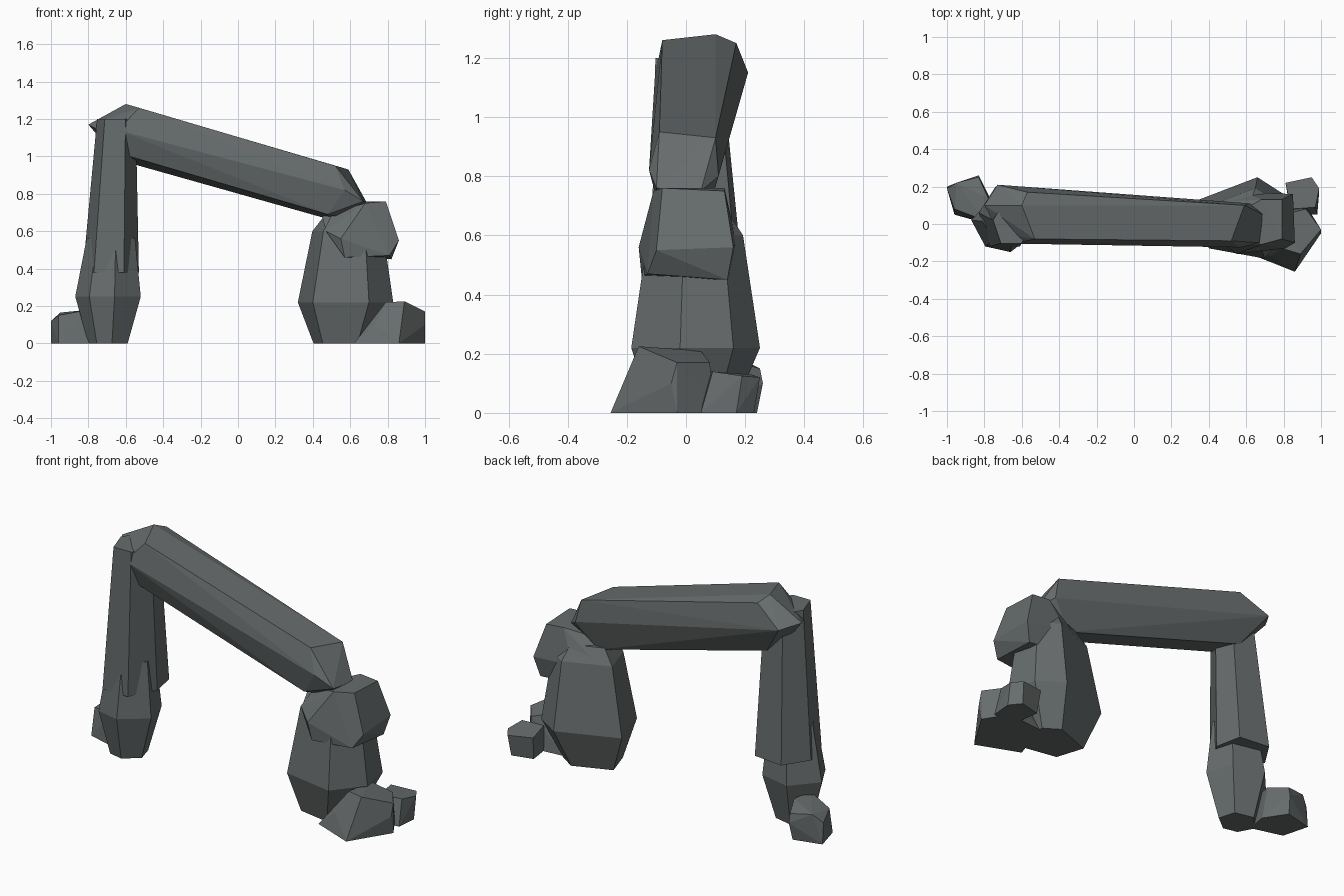
import bpy, bmesh, math

stone = bpy.data.materials.new("dark grey stone")
stone.diffuse_color = (0.135, 0.15, 0.15, 1)


def rock(name, points):
    """Flat-faceted convex rock through the given corner points."""
    bm = bmesh.new()
    for p in points:
        bm.verts.new(p)
    res = bmesh.ops.convex_hull(bm, input=bm.verts)
    loose = [v for v in bm.verts if not v.link_faces]
    bmesh.ops.delete(bm, geom=loose, context='VERTS')
    bmesh.ops.dissolve_limit(bm, angle_limit=math.radians(5), verts=bm.verts, edges=bm.edges)
    bmesh.ops.recalc_face_normals(bm, faces=bm.faces)
    me = bpy.data.meshes.new(name)
    bm.to_mesh(me)
    bm.free()
    me.materials.append(stone)
    ob = bpy.data.objects.new(name, me)
    bpy.context.collection.objects.link(ob)
    return ob


def column(name, outline, levels):
    """Upright rock: one outline scaled at each (z, scale, centre x, centre y)."""
    rock(name, [(cx + x * s, cy + y * s, z)
                for z, s, cx, cy in levels for x, y in outline])


# Left support: bulging foot and slim tapering pillar
column("left_foot",
       [(-.175, .02), (-.10, -.12), (.035, -.15), (.175, -.04), (.13, .12), (-.05, .16)],
       [(0, .6, -.695, 0), (.25, 1, -.695, 0), (.56, .74, -.68, 0)])
column("left_pillar",
       [(-.15, .03), (-.09, -.15), (.07, -.15), (.15, 0), (.12, .15), (-.06, .17)],
       [(.38, 1, -.68, .03), (1.2, .69, -.65, .0)])

# Right support: big boulder with a smaller one leaning on top
column("right_boulder",
       [(-.26, .09), (-.18, -.16), (.12, -.215), (.25, -.05), (.22, .13), (.08, .22)],
       [(0, .62, .565, .02), (.22, 1, .58, .03), (.6, .74, .59, .03), (.68, .5, .59, .03)])
rock("upper_right_boulder", [
    (.45, 0, .68), (.47, .12, .6), (.47, -.1, .6),
    (.68, -.11, .75), (.68, .13, .76), (.79, -.08, .76), (.79, .13, .75),
    (.86, -.1, .55), (.85, .16, .56), (.82, .14, .45), (.81, -.13, .47),
    (.57, -.15, .46), (.55, -.16, .56), (.57, .15, .47), (.6, .17, .58)])

# Sloping six-sided lintel with chipped ends
rock("lintel", [
    (-.53, -.08, 1.26), (-.6, .1, 1.28), (-.57, .17, 1.25), (-.62, .2, 1.12),
    (-.6, .13, .97), (-.58, -.06, 1.0), (-.64, -.105, 1.14),
    (-.8, .1, 1.17), (-.73, .21, 1.15), (-.72, -.05, 1.13), (-.74, .08, 1.1),
    (.52, -.09, .95), (.59, .1, .93), (.62, .11, .8),
    (.5, .07, .66), (.48, -.09, .69), (.57, -.125, .82),
    (.69, .05, .75), (.67, -.1, .76), (.6, 0, .67)])

# Small stones around the feet
rock("left_stone", [
    (-1, .2, 0), (-.84, .24, 0), (-.76, .12, 0), (-.78, 0, 0), (-.96, .05, 0),
    (-1, .19, .12), (-.95, .22, .165), (-.83, .25, .15), (-.78, .14, .18),
    (-.8, .02, .18), (-.96, .08, .15), (-.83, .26, .1)])
rock("right_front_stone", [
    (.62, -.16, 0), (.86, -.255, 0), (1, -.03, 0), (.92, .1, 0), (.7, .08, 0),
    (.73, -.17, .1), (.79, -.13, .22), (.89, -.16, .225), (1, -.03, .17),
    (.92, .08, .17), (.8, .05, .21), (1, -.05, .1)])
rock("right_back_stone", [
    (.82, .2, 0), (.94, .23, 0), (.99, .17, 0), (.98, .05, 0), (.84, .05, 0),
    (.81, .22, .13), (.95, .25, .12), (.99, .19, .125), (.97, .09, .14), (.84, .08, .14)])
